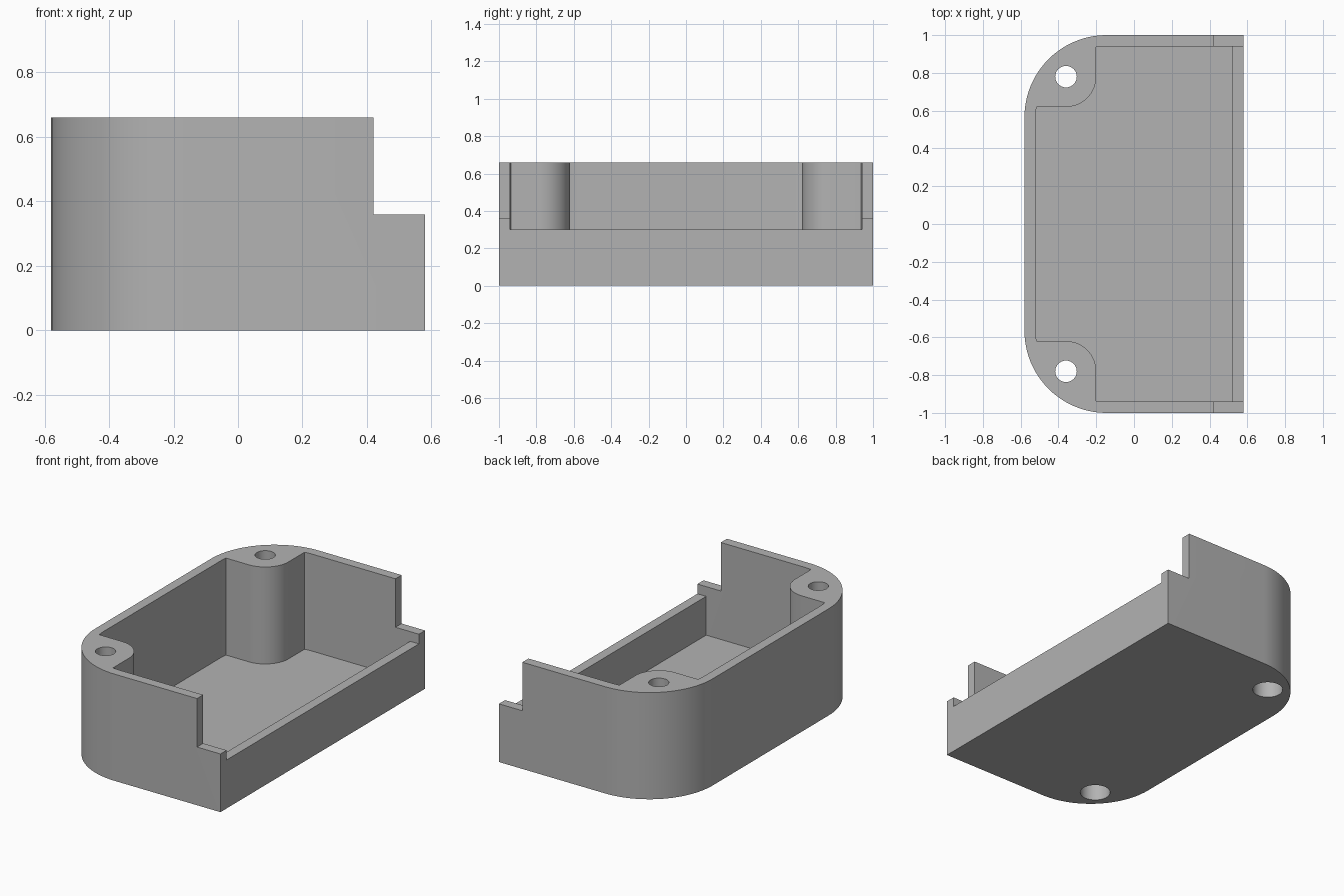
import bpy, bmesh
from math import cos, sin, radians, asin, acos, degrees

cube = bpy.data.objects.get("Cube")
if cube:
    bpy.data.objects.remove(cube, do_unlink=True)

# Main dimensions
HX, HY, TOP = 0.58, 1.0, 0.66
WALL, FLOOR = 0.06, 0.06
R = 0.435                      # outer corner radius
CX, CY = R - HX, HY - R        # centre of the rounded corner
PX, PY, PR = -0.36, 0.78, 0.16  # screw post centre and radius
RI = R - WALL

grey = bpy.data.materials.new("plain grey")
grey.use_nodes = True
grey.diffuse_color = (0.45, 0.45, 0.45, 1)
grey.node_tree.nodes["Principled BSDF"].inputs["Base Color"].default_value = grey.diffuse_color


def arc(cx, cy, r, a0, a1, n=24):
    steps = [radians(a0 + (a1 - a0) * i / n) for i in range(n + 1)]
    return [(cx + r * cos(a), cy + r * sin(a)) for a in steps]


def mirrored(half):
    """Close a back-half outline with its mirror image across y = 0."""
    return half + [(x, -y) for x, y in reversed(half)]


def prism(name, outline, z0, z1):
    bm = bmesh.new()
    face = bm.faces.new([bm.verts.new((x, y, z0)) for x, y in outline])
    side = bmesh.ops.extrude_face_region(bm, geom=[face])["geom"]
    bmesh.ops.translate(bm, vec=(0, 0, z1 - z0),
                        verts=[v for v in side if isinstance(v, bmesh.types.BMVert)])
    bmesh.ops.recalc_face_normals(bm, faces=bm.faces)
    mesh = bpy.data.meshes.new(name)
    bm.to_mesh(mesh)
    bm.free()
    mesh.materials.append(grey)
    ob = bpy.data.objects.new(name, mesh)
    bpy.context.collection.objects.link(ob)
    return ob


def box(name, x0, x1, y, z0, z1):
    return prism(name, mirrored([(x1, y), (x0, y)]), z0, z1)


# Outer shell with two rounded corners on the left
shell = prism("enclosure_shell", mirrored([(HX, HY)] + arc(CX, CY, R, 90, 180)), 0, TOP)

# Pocket outline that leaves the rounded screw posts standing
post_x, post_y = PX + PR, PY - PR
top_a = degrees(acos((post_x - CX) / RI))
low_a = 180 - degrees(asin((post_y - CY) / RI))
pocket = [(HX - WALL, HY - WALL)]
pocket += arc(CX, CY, RI, 90, top_a, 4)
pocket += arc(PX, PY, PR, 0, -90)
pocket += arc(CX, CY, RI, low_a, 180, 4)

cutters = [
    prism("pocket_cutter", mirrored(pocket), FLOOR, 1),
    box("end_step_cutter", 0.42, 1, 1.2, 0.36, 1),
    box("end_opening_cutter", 0.47, 1, HY - WALL, 0.30, 1),
]

# Screw holes with a wider recess underneath
for s, side in ((1, "back"), (-1, "front")):
    for part, r, z0, z1 in (("hole", 0.057, -0.1, 1), ("recess", 0.087, -0.1, 0.30)):
        cutters.append(prism(side + "_" + part + "_cutter",
                             arc(PX, s * PY, r, 0, 352.5, 47), z0, z1))

bpy.ops.object.select_all(action='DESELECT')
bpy.context.view_layer.objects.active = shell
shell.select_set(True)
for cutter in cutters:
    cutter.hide_render = True
    mod = shell.modifiers.new(cutter.name, 'BOOLEAN')
    mod.operation, mod.solver, mod.object = 'DIFFERENCE', 'EXACT', cutter
    bpy.ops.object.modifier_apply(modifier=mod.name)
    bpy.data.objects.remove(cutter, do_unlink=True)

bpy.ops.object.shade_smooth_by_angle(angle=radians(30))
